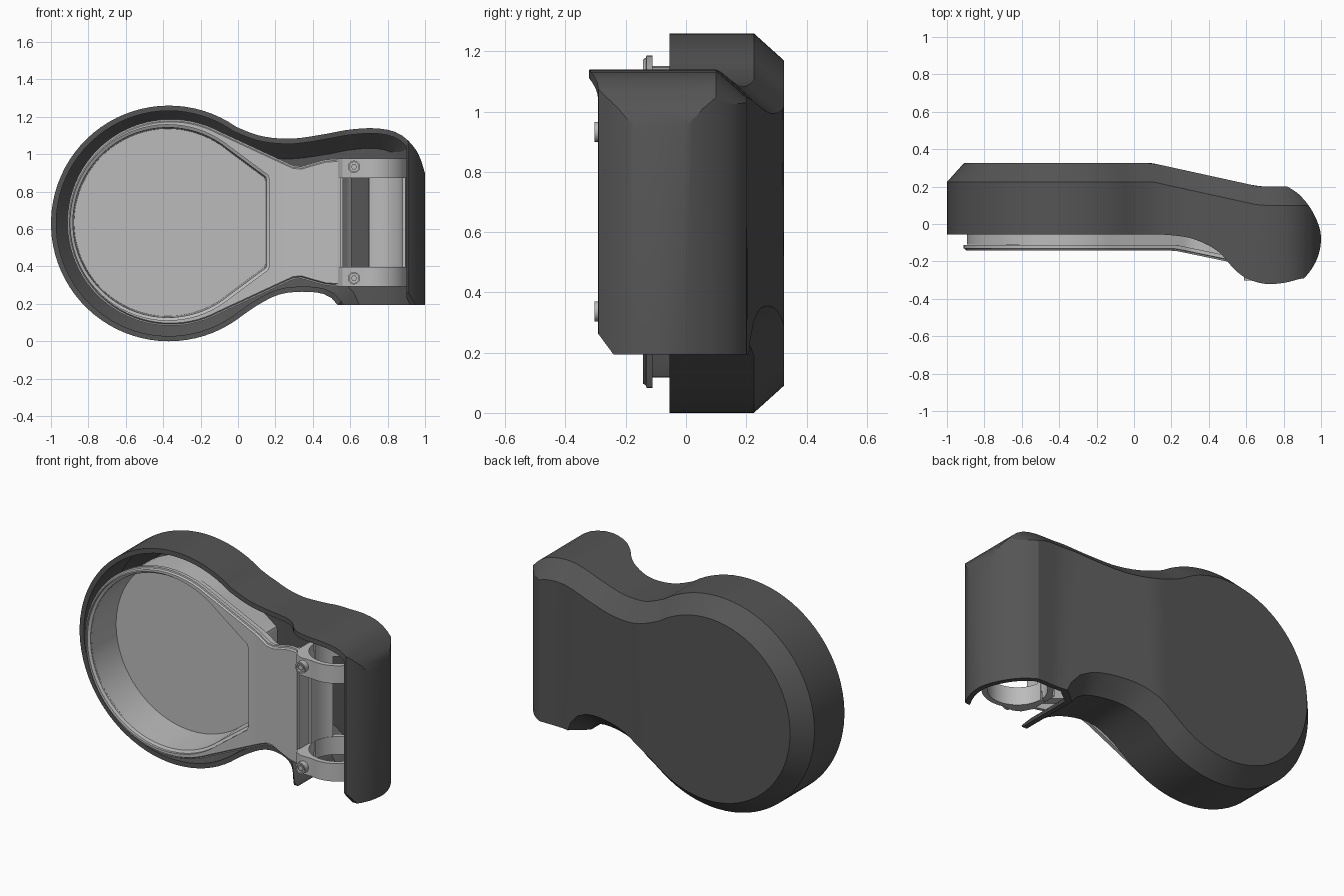
import bpy, bmesh
from math import sin, cos, radians, hypot
from mathutils.geometry import intersect_line_line_2d  # noqa

if "Cube" in bpy.data.objects:
    bpy.data.objects.remove(bpy.data.objects["Cube"])


def make(name, verts, faces, mat=None):
    bm = bmesh.new()
    vs = [bm.verts.new(v) for v in verts]
    for f in faces:
        bm.faces.new([vs[i] for i in f])
    bmesh.ops.recalc_face_normals(bm, faces=bm.faces)
    me = bpy.data.meshes.new(name)
    bm.to_mesh(me)
    bm.free()
    ob = bpy.data.objects.new(name, me)
    bpy.context.collection.objects.link(ob)
    if mat:
        me.materials.append(mat)
    return ob


def extrude(name, pts, axis, a, b, mat=None):
    """Closed 2D polygon extruded along an axis from a to b."""
    put = {'x': lambda p, h: (h, p[0], p[1]), 'y': lambda p, h: (p[0], h, p[1]),
           'z': lambda p, h: (p[0], p[1], h)}[axis]
    n = len(pts)
    sides = [(i, (i + 1) % n, n + (i + 1) % n, n + i) for i in range(n)]
    return make(name, [put(p, a) for p in pts] + [put(p, b) for p in pts],
                sides + [tuple(range(n)), tuple(range(n, 2 * n))], mat)


def spline(pts, steps=6):
    out = []
    for i in range(len(pts) - 1):
        p0, p1, p2, p3 = pts[max(i - 1, 0)], pts[i], pts[i + 1], pts[min(i + 2, len(pts) - 1)]
        for s in range(steps):
            t = s / steps
            out.append(tuple(0.5 * (2 * b + (c - a) * t + (2 * a - 5 * b + 4 * c - d) * t * t
                                    + (3 * b - a - 3 * c + d) * t ** 3)
                             for a, b, c, d in zip(p0, p1, p2, p3)))
    return out + [pts[-1]]


def at_x(line, x):
    for (x0, z0), (x1, z1) in zip(line, line[1:]):
        if x0 <= x <= x1 and x1 > x0:
            return z0 + (z1 - z0) * (x - x0) / (x1 - x0)
    return line[-1][1] if x > line[-1][0] else line[0][1]


def outline(cx, cz, r, ang, top, bot, xs, ends):
    """Round head plus neck; the upper and lower halves share their x samples."""
    arc = [radians(180 - (180 - ang) * (i + .5) / 28.5) for i in range(29)]
    head = [(cx + r * cos(a), r * sin(a)) for a in arc]
    up = [(x, cz + h) for x, h in head]
    dn = [(x, cz - h) for x, h in head]
    lt, lb = [up[-1]] + top, [dn[-1]] + bot
    up += [(x, at_x(lt, x)) for x in xs] + [(xs[-1], ends[0])]
    dn += [(x, at_x(lb, x)) for x in xs] + [(xs[-1], ends[1])]
    return up + dn[::-1]


def inset(loop, d):
    out, n = [], len(loop)
    for i, (x, z) in enumerate(loop):
        (ax, az), (bx, bz) = loop[i - 1], loop[(i + 1) % n]
        u, v = (x - ax, z - az), (bx - x, bz - z)
        lu, lv = hypot(*u), hypot(*v)
        n1, n2 = (u[1] / lu, -u[0] / lu), (v[1] / lv, -v[0] / lv)
        k = d / max(.4, 1 + n1[0] * n2[0] + n1[1] * n2[1])
        out.append((x + (n1[0] + n2[0]) * k, z + (n1[1] + n2[1]) * k))
    return out


def stack(name, loop, rows, mat=None):
    """Stack of inset copies of an outline, each at a depth that may vary with x."""
    n, verts, faces = len(loop), [], []
    for d, yf in rows:
        verts += [(x, yf(x) if callable(yf) else yf, z) for x, z in inset(loop, d)]
    for r in range(len(rows) - 1):
        faces += [(r * n + i, r * n + (i + 1) % n, (r + 1) * n + (i + 1) % n, (r + 1) * n + i)
                  for i in range(n)]
    for o in (0, (len(rows) - 1) * n):
        faces += [(o + i, o + i + 1, o + n - 2 - i, o + n - 1 - i) for i in range(n // 2 - 1)]
    return make(name, verts, faces, mat)


def boolean(ob, cutter, op):
    m = ob.modifiers.new('cut', 'BOOLEAN')
    m.operation, m.object, m.solver = op, cutter, 'EXACT'
    bpy.context.view_layer.objects.active = ob
    bpy.ops.object.modifier_apply(modifier=m.name)
    bpy.data.objects.remove(cutter)


def arc_wall(name, a0, a1, r0, r1, z0, z1):
    n = 28
    t = [radians(a0 + (a1 - a0) * i / n) for i in range(n + 1)]
    pts = [(PX + r1 * cos(a), PY + r1 * sin(a)) for a in t]
    pts += [(PX + r0 * cos(a), PY + r0 * sin(a)) for a in reversed(t)]
    return extrude(name, pts, 'z', z0, z1, light)


def disc(cx, cz, r, n):
    return [(cx + r * cos(radians(360 * i / n)), cz + r * sin(radians(360 * i / n))) for i in range(n)]


dark = bpy.data.materials.new('dark_grey')
dark.diffuse_color = (.09, .09, .09, 1)
dark.use_nodes = True
dark.node_tree.nodes["Principled BSDF"].inputs["Base Color"].default_value = dark.diffuse_color
light = bpy.data.materials.new('light_grey')
light.diffuse_color = (.5, .5, .5, 1)
light.use_nodes = True
light.node_tree.nodes["Principled BSDF"].inputs["Base Color"].default_value = light.diffuse_color
PX, PY, ZM = .72, -.09, .635

# Cover: outline with chamfered back, trimmed by its plan profile, then hollowed
top = spline([(-.009, 1.146), (.12, 1.098), (.28, 1.083), (.45, 1.105), (.6, 1.132), (.75, 1.138),
              (.87, 1.105), (.96, 1.01), (1.005, .88)])
bot = spline([(-.009, .114), (.1, .19), (.22, .25), (.35, .265), (.46, .252), (.525, .205),
              (.57, .1), (.63, -.02), (.8, -.08), (1.005, -.1)])
xs = [.02 + .04 * i for i in range(13)] + [.53, .55, .57, .59, .61, .65, .7, .75, .8, .84, .88,
                                          .91, .94, .96, .98, 1.005]
shape = outline(-.37, .63, .63, 55, top, bot, xs, (.6, .4))
back = lambda x: .325 - .125 * min(1, max(0, (x - .1) / .57))
cover = stack('cover_shell', shape, [(0, -.7), (0, lambda x: back(x) - .1), (.09, back)], dark)
outer_arc = spline([(.82, .2), (.88, .16), (.94, .09), (.985, 0), (1, -.08), (.985, -.17),
                    (.95, -.24), (.91, -.29)], 4)
front = spline([(.88, -.295), (.8, -.315), (.7, -.32), (.6, -.29), (.53, -.235), (.47, -.165),
                (.4, -.115), (.3, -.075), (.2, -.06), (.1, -.055)], 3)
boolean(cover, extrude('plan', [(-1.2, .5), (.7, .5), (.78, .22)] + outer_arc + front + [(-1.2, -.055)],
                       'z', -.5, 1.6), 'INTERSECT')
cavity = stack('cavity', shape, [(.028, -.72), (.028, lambda x: back(x) - .115),
                                 (.108, lambda x: back(x) - .028)], dark)
inner_arc = spline([(.81, .173), (.86, .14), (.915, .075), (.955, -.005), (.971, -.08),
                    (.957, -.16), (.925, -.23), (.9, -.27)], 4)
boolean(cavity, extrude('plan', [(-1.2, .5), (.7, .5), (.77, .2)] + inner_arc + [(.9, -.65), (-1.2, -.65)],
                        'z', -.5, 1.6), 'INTERSECT')
boolean(cover, cavity, 'DIFFERENCE')
# Open pole end at the bottom, with the clipped front corner
boolean(cover, extrude('end_cut', [(.5, -.4), (.5, .193), (-.24, .193), (-.4, .41), (-.6, .41), (-.6, -.4)],
                       'x', .4, 1.2), 'DIFFERENCE')

# Tray: bevelled flange with skirt, deep round pocket
yf = lambda x: -.143 - .062 * max(0, (x - .22) / .3)
off = lambda d: (lambda x: yf(x) + d)
neck = [(.26, .955), (.3, .937), (.34, .935), (.4, .953), (.47, .972), (.545, .976)]
flip = lambda pts: [(x, 2 * ZM - z) for x, z in pts]
tx = [-.05, .02, .09, .16, .21, .24, .26, .28, .3, .32, .34, .37, .4, .44, .47, .51, .545]
tray_shape = outline(-.36, ZM, .552, 62, neck, flip(neck), tx, (.66, .61))
tray = stack('tray', tray_shape, [(.014, yf), (.008, off(.01)), (0, off(.012)), (0, off(.032)),
                                  (.035, off(.032)), (.035, off(.1))], light)
lip = [(.13, .888), (.145, .878), (.15, .86)]
px = [-.02, .02, .06, .1, .13, .145, .15]
pocket_shape = outline(-.375, ZM, .505, 50, lip, flip(lip), px, (.66, .61))
boolean(tray, stack('pan', pocket_shape, [(-.012, -.11), (-.012, .14)], light), 'UNION')
boolean(tray, stack('pocket', pocket_shape, [(-.018, -.5), (-.018, -.128), (-.003, -.12), (.004, .11)],
                    light), 'DIFFERENCE')
parts = [cover, tray]

# Clamp side post and pole saddle between the rings
parts.append(extrude('clamp_post', [(.525, -.2), (.55, -.215), (.55, -.02), (.525, -.02)],
                     'z', .295, .975, light))
parts.append(arc_wall('saddle_right', -8, 97, .16, .178, .34, .93))
parts.append(arc_wall('saddle_left', 135, 190, .16, .178, .34, .93))

# Two split clamp rings with bolt tabs and bolts
for label, z in (('lower', .345), ('upper', .925)):
    s = 1 if label == 'upper' else -1
    z0, z1, bz = z - .053, z + .053, z + .008 * s
    parts.append(arc_wall(label + '_ring_back', 4, 176, .158, .188, z0, z1))
    parts.append(arc_wall(label + '_ring_front', 180, 360, .158, .188, z0, z1))
    parts.append(extrude(label + '_clamp_tab', [(.535, -.205), (.56, -.25), (.6, -.272), (.67, -.272),
                                                (.62, -.225), (.575, -.16), (.535, -.12)],
                         'z', z0, z1, light))
    bolt = extrude(label + '_bolt', disc(.62, bz, .033, 24), 'y', -.303, -.24, light)
    boolean(bolt, extrude('groove', disc(.62, bz, .025, 24), 'y', -.4, -.29), 'DIFFERENCE')
    parts += [bolt, extrude(label + '_bolt_hex', disc(.62, bz, .016, 6), 'y', -.3, -.28, light)]

for ob in parts:
    bpy.ops.object.select_all(action='DESELECT')
    ob.select_set(True)
    bpy.context.view_layer.objects.active = ob
    bpy.ops.object.shade_smooth_by_angle(angle=radians(28))
